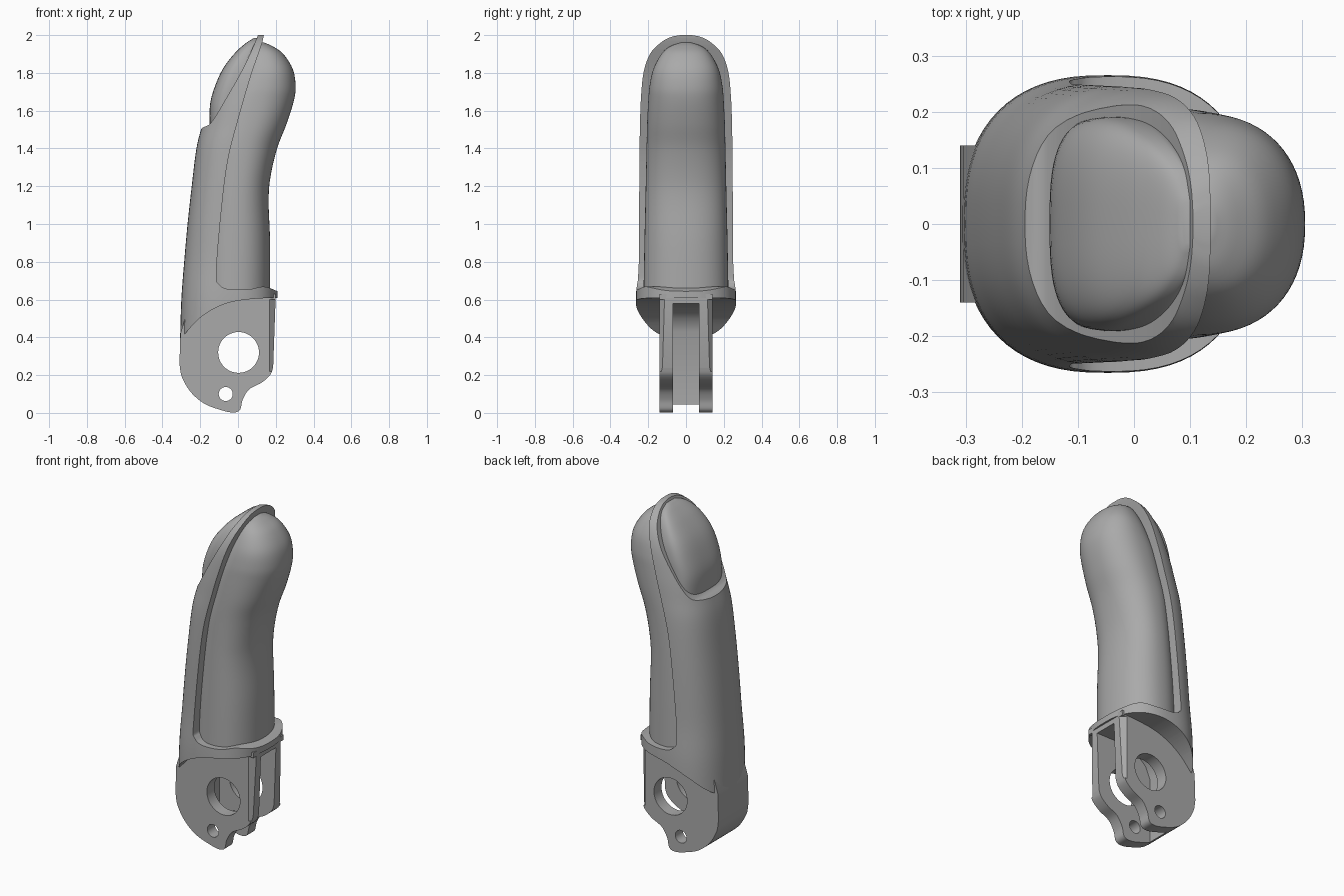
import bpy, bmesh, math
from mathutils import Vector

cube = bpy.data.objects.get("Cube")
if cube:
    bpy.data.objects.remove(cube)

grey = bpy.data.materials.new("mid grey")
grey.use_nodes = True
grey.diffuse_color = (0.4, 0.4, 0.4, 1)
grey.node_tree.nodes["Principled BSDF"].inputs["Base Color"].default_value = grey.diffuse_color


def smooth_path(points, steps):
    """Catmull-Rom curve through points of any dimension."""
    pts = [Vector(p) for p in points]
    pts = [pts[0] * 2 - pts[1]] + pts + [pts[-1] * 2 - pts[-2]]
    out = []
    for a, b, c, d in zip(pts, pts[1:], pts[2:], pts[3:]):
        for i in range(steps):
            t = i / steps
            out.append((b * 2 + (c - a) * t + (a * 2 - b * 5 + c * 4 - d) * t * t
                        + (b * 3 - a - c * 3 + d) * t ** 3) / 2)
    return out + [pts[-2]]


def make_object(name, bm):
    bmesh.ops.recalc_face_normals(bm, faces=bm.faces)
    mesh = bpy.data.meshes.new(name)
    bm.to_mesh(mesh)
    bm.free()
    mesh.materials.append(grey)
    obj = bpy.data.objects.new(name, mesh)
    bpy.context.collection.objects.link(obj)
    return obj


def loft(name, keys, power, sides=72):
    """Superellipse rings stacked up z; each key is (z, back x, front x, half width)."""
    bm = bmesh.new()
    rings = []
    for z, back, front, half in smooth_path(keys, 5):
        ring = []
        for i in range(sides):
            c, s = math.cos(math.tau * i / sides), math.sin(math.tau * i / sides)
            x = math.copysign(abs(c) ** (2 / power), c) * (front - back) / 2
            y = math.copysign(abs(s) ** (2 / power), s) * half
            ring.append(bm.verts.new(((front + back) / 2 + x, y, z)))
        rings.append(ring)
    for low, high in zip(rings, rings[1:]):
        for i in range(sides):
            j = (i + 1) % sides
            bm.faces.new((low[i], low[j], high[j], high[i]))
    bm.faces.new(rings[0])
    bm.faces.new(rings[-1])
    return make_object(name, bm)


def prism(name, outline, half):
    """Side outline (x, z) extruded to both sides in y."""
    bm = bmesh.new()
    face = bm.faces.new([bm.verts.new((p[0], -half, p[1])) for p in outline])
    new = bmesh.ops.extrude_face_region(bm, geom=[face])["geom"]
    verts = [v for v in new if isinstance(v, bmesh.types.BMVert)]
    bmesh.ops.translate(bm, verts=verts, vec=(0, 2 * half, 0))
    return make_object(name, bm)


def disc(x, z, r):
    return [(x + r * math.cos(math.tau * i / 48), z + r * math.sin(math.tau * i / 48))
            for i in range(48)]


def cut(target, cutter):
    cutter.hide_render = True
    mod = target.modifiers.new("cut", "BOOLEAN")
    mod.operation, mod.solver, mod.object = "DIFFERENCE", "EXACT", cutter
    bpy.context.view_layer.objects.active = target
    bpy.ops.object.modifier_apply(modifier=mod.name)
    bpy.data.objects.remove(cutter)


# Outer shell: covers the back and sides and carries the base collar
shell = loft("outer_shell", [
    (0.38, -0.307, 0.21, 0.265), (0.6, -0.3, 0.21, 0.265), (0.8, -0.285, 0.21, 0.255),
    (1.0, -0.267, 0.2, 0.252), (1.2, -0.245, 0.2, 0.25), (1.4, -0.22, 0.23, 0.248),
    (1.52, -0.19, 0.28, 0.246), (1.65, -0.15, 0.31, 0.242), (1.8, -0.09, 0.32, 0.227),
    (1.9, -0.02, 0.3, 0.192), (1.96, 0.04, 0.26, 0.135), (1.99, 0.08, 0.22, 0.08),
    (2.0, 0.1, 0.19, 0.03)], 2.5)

# Opening for the soft pad
seam = smooth_path([(0.14, 2.02), (0.125, 1.95), (0.07, 1.79), (0, 1.55), (-0.055, 1.33),
                    (-0.09, 1.05), (-0.115, 0.74), (-0.1, 0.68), (-0.05, 0.655),
                    (0.06, 0.655), (0.14, 0.668), (0.22, 0.64)], 5)
cut(shell, prism("pad_opening", [tuple(p) for p in seam] + [(0.6, 0.64), (0.6, 2.02)], 0.5))

# Slanted seat for the nail
seat = smooth_path([(-0.24, 1.465), (-0.19, 1.508), (-0.14, 1.54), (-0.06, 1.67),
                    (0.03, 1.83), (0.1, 1.985), (0.11, 2.03)], 4)
cut(shell, prism("nail_seat", [tuple(p) for p in seat] + [(-0.6, 2.03), (-0.6, 1.465)], 0.5))

# Curved underside of the collar
under = smooth_path([(-0.33, 0.37), (-0.28, 0.42), (-0.21, 0.495), (-0.13, 0.55),
                     (-0.03, 0.588), (0.1, 0.605), (0.25, 0.61)], 5)
cut(shell, prism("underside", [tuple(p) for p in under] + [(0.25, 0.2), (-0.33, 0.2)], 0.5))

# Soft fingertip pad
pad = loft("fingertip_pad", [
    (0.63, -0.2, 0.17, 0.225), (0.9, -0.19, 0.17, 0.22), (1.12, -0.17, 0.162, 0.215),
    (1.25, -0.16, 0.172, 0.212), (1.4, -0.15, 0.207, 0.209), (1.53, -0.12, 0.257, 0.206),
    (1.65, -0.09, 0.295, 0.2), (1.73, -0.05, 0.305, 0.193), (1.82, 0, 0.29, 0.173),
    (1.9, 0.04, 0.24, 0.13), (1.94, 0.07, 0.185, 0.085), (1.96, 0.09, 0.14, 0.03)], 2.25)

# Fingernail
nail = loft("fingernail", [
    (1.45, -0.145, 0.05, 0.18), (1.53, -0.15, 0.06, 0.187), (1.64, -0.147, 0.07, 0.19),
    (1.74, -0.118, 0.08, 0.19), (1.83, -0.075, 0.09, 0.177), (1.91, -0.012, 0.1, 0.145),
    (1.96, 0.045, 0.11, 0.1), (1.985, 0.085, 0.115, 0.04)], 3)

# Hinge bracket: two plates joined by a back wall
edge = smooth_path([(-0.31, 0.26), (-0.297, 0.19), (-0.25, 0.11), (-0.18, 0.05), (-0.1, 0.018),
                    (-0.03, 0.002), (0.01, 0.015), (0.025, 0.07), (0.06, 0.125),
                    (0.125, 0.16), (0.17, 0.2), (0.186, 0.24)], 6)
bracket = prism("hinge_bracket", [tuple(p) for p in edge] +
                [(0.2, 0.63), (-0.24, 0.63), (-0.305, 0.42)], 0.14)
cut(bracket, prism("slot", [(0.4, 0.58), (0.02, 0.58), (-0.08, 0.55), (-0.14, 0.5),
                            (-0.17, 0.43), (-0.17, -0.1), (0.4, -0.1)], 0.07))
cut(bracket, prism("pivot_hole", disc(0.003, 0.32, 0.108), 0.3))
cut(bracket, prism("pin_hole", disc(-0.065, 0.1, 0.037), 0.3))

# Chamfered outer front edges of the plates
for side in (-1, 1):
    bm = bmesh.new()
    corners = [(0.168, 0.15), (0.168, 0.14), (0.215, 0.1), (0.3, 0.1), (0.3, 0.15)]
    face = bm.faces.new([bm.verts.new((x, y * side, 0.22)) for x, y in corners])
    top = bmesh.ops.extrude_face_region(bm, geom=[face])["geom"]
    bmesh.ops.translate(bm, vec=(0, 0, 0.38),
                        verts=[v for v in top if isinstance(v, bmesh.types.BMVert)])
    cut(bracket, make_object("chamfer", bm))

# Smooth shading with sharp cut edges
bpy.ops.object.select_all(action="DESELECT")
for obj in (shell, pad, nail, bracket):
    obj.select_set(True)
bpy.context.view_layer.objects.active = shell
bpy.ops.object.shade_smooth_by_angle(angle=math.radians(35))
